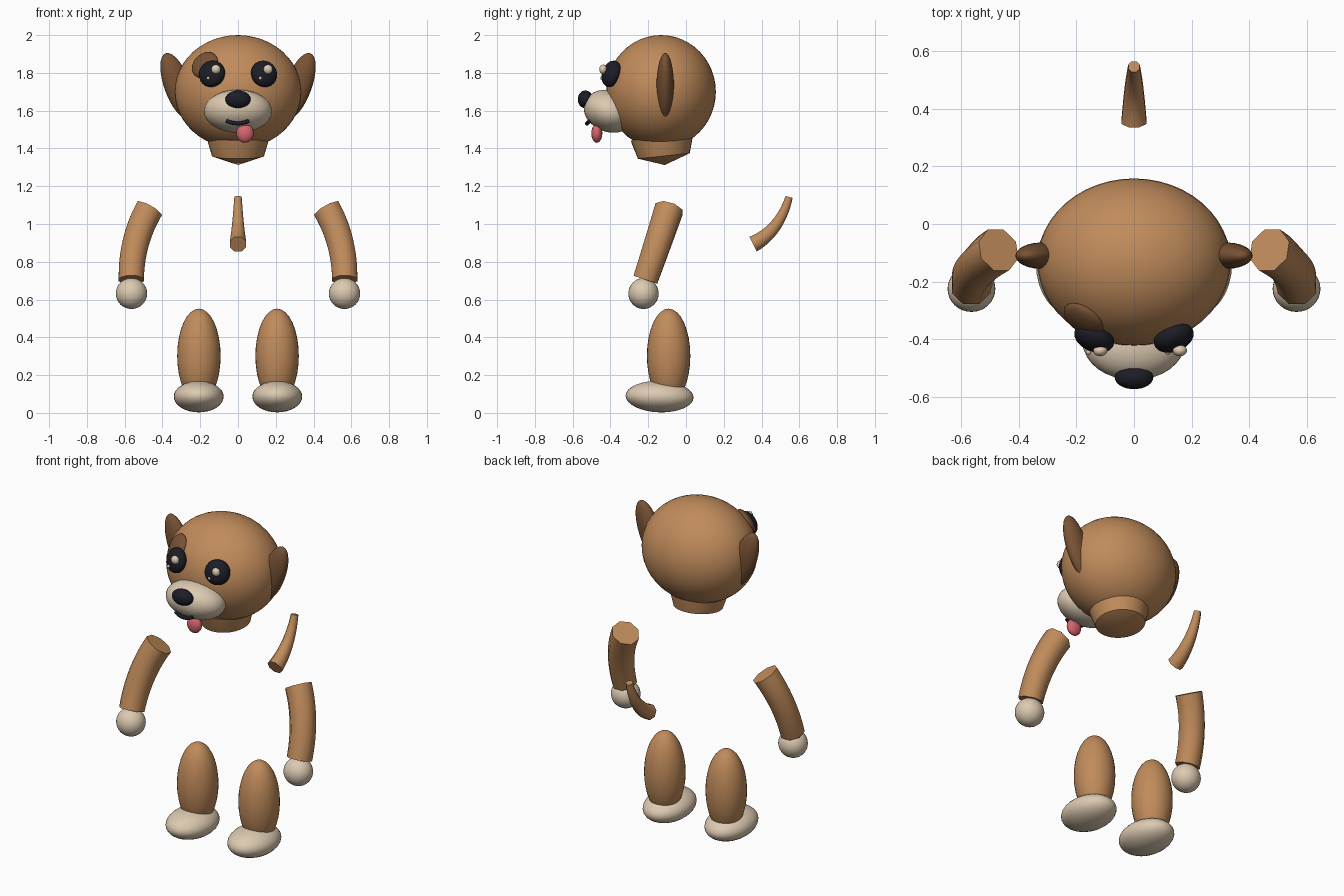
import bpy, bmesh, math
from mathutils import Vector, Matrix

cube = bpy.data.objects.get("Cube")
if cube:
    bpy.data.objects.remove(cube, do_unlink=True)


def material(name, rgb):
    m = bpy.data.materials.new(name)
    m.use_nodes = True
    m.diffuse_color = (*rgb, 1)
    m.node_tree.nodes["Principled BSDF"].inputs["Base Color"].default_value = (*rgb, 1)
    return m


FUR = material("tan fur", (0.53, 0.26, 0.105))
DARK = material("dark brown", (0.19, 0.085, 0.035))
CREAM = material("cream", (0.72, 0.59, 0.44))
BLACK = material("blue black", (0.012, 0.012, 0.02))
PINK = material("pink", (0.68, 0.13, 0.16))


def finish(name, bm, mat, angle=40):
    bmesh.ops.recalc_face_normals(bm, faces=bm.faces)
    mesh = bpy.data.meshes.new(name)
    bm.to_mesh(mesh)
    bm.free()
    mesh.materials.append(mat)
    ob = bpy.data.objects.new(name, mesh)
    bpy.context.collection.objects.link(ob)
    bpy.ops.object.select_all(action='DESELECT')
    ob.select_set(True)
    bpy.context.view_layer.objects.active = ob
    bpy.ops.object.shade_smooth_by_angle(angle=math.radians(angle))
    return ob


def ellipsoid(name, centre, radii, mat, rot=None, segments=32):
    """Scaled ball, optionally turned by a rotation matrix."""
    bm = bmesh.new()
    bmesh.ops.create_uvsphere(bm, u_segments=segments, v_segments=segments // 2, radius=1)
    turn = rot.to_4x4() if rot else Matrix.Identity(4)
    bm.transform(Matrix.Translation(centre) @ turn @ Matrix.Diagonal((*radii, 1)))
    return finish(name, bm, mat)


def tube(name, start, control, end, r_start, r_end, mat, sides=8, steps=12):
    """Capped tapering tube along a quadratic curve."""
    a, b, c = Vector(start), Vector(control), Vector(end)
    bm = bmesh.new()
    rings = []
    for i in range(steps + 1):
        t = i / steps
        p = a * (1 - t) ** 2 + b * 2 * t * (1 - t) + c * t * t
        d = ((b - a) * (1 - t) + (c - b) * t).normalized()
        u = d.cross(Vector((0, 1, 0))).normalized()
        v = d.cross(u)
        r = r_start + (r_end - r_start) * t
        ring = []
        for k in range(sides):
            w = math.tau * (k + 0.5) / sides
            ring.append(bm.verts.new(p + r * (u * math.cos(w) + v * math.sin(w))))
        rings.append(ring)
    for lo, hi in zip(rings, rings[1:]):
        for k in range(sides):
            n = (k + 1) % sides
            bm.faces.new((lo[k], lo[n], hi[n], hi[k]))
    bm.faces.new(rings[0])
    bm.faces.new(rings[-1])
    return finish(name, bm, mat, 50)


# Head
HEAD = Vector((0, -0.132, 1.70))
HEAD_R = Vector((0.335, 0.29, 0.30))
ellipsoid("head", HEAD, HEAD_R, FUR, segments=48)


def facing(point):
    """Rotation whose z axis follows the head surface normal."""
    d = Vector(point) - HEAD
    n = Vector([d[i] / HEAD_R[i] ** 2 for i in range(3)])
    return n.to_track_quat('Z', 'Y').to_matrix()


# Neck: tapered collar closed by a shallow point
bm = bmesh.new()
profile = [(0, 0.08), (0.165, 0.075), (0.16, 0.05), (0.138, -0.025), (0, -0.073)]
verts = [bm.verts.new((r, 0, z)) for r, z in profile]
edges = [bm.edges.new(pair) for pair in zip(verts, verts[1:])]
bmesh.ops.spin(bm, geom=verts + edges, axis=(0, 0, 1), cent=(0, 0, 0),
               angle=math.tau, steps=32)
bmesh.ops.remove_doubles(bm, verts=bm.verts, dist=0.0005)
bm.transform(Matrix.Translation((0, -0.12, 1.385)) @ Matrix.Rotation(math.radians(6), 4, 'X'))
finish("neck", bm, FUR)

# Muzzle, nose, tongue
ellipsoid("muzzle", (0, -0.405, 1.597), (0.18, 0.14, 0.11), CREAM,
          Matrix.Rotation(math.radians(-20), 3, 'X'))
ellipsoid("nose", (0, -0.533, 1.66), (0.067, 0.04, 0.047), BLACK)
ellipsoid("tongue", (0.037, -0.472, 1.48), (0.046, 0.029, 0.05), PINK)

# Mouth: thin smile
tube("mouth", (-0.06, -0.512, 1.545), (0, -0.535, 1.52), (0.055, -0.512, 1.545),
     0.011, 0.011, BLACK)

# Eye patch on the right side
patch = (-0.175, -0.33, 1.842)
ellipsoid("eye_patch", patch, (0.077, 0.077, 0.03), DARK, facing(patch))

# Paired parts
for side, s in (("left", 1), ("right", -1)):
    eye = Vector((0.138 * s, -0.395, 1.795))
    ellipsoid(side + "_eye", eye, (0.072, 0.072, 0.045), BLACK, facing(eye))
    # Glints shift the same way on both eyes
    ellipsoid(side + "_large_glint", eye + Vector((0.021, -0.044, 0.024)),
              (0.025, 0.02, 0.025), CREAM, segments=16)
    ellipsoid(side + "_small_glint", eye + Vector((-0.02, -0.05, -0.023)),
              (0.009, 0.009, 0.009), CREAM, segments=12)

    ellipsoid(side + "_ear", (0.32 * s, -0.11, 1.73), (0.07, 0.046, 0.185), DARK,
              Matrix.Rotation(math.radians(20 * s), 3, 'Y'))

    tube(side + "_arm", (0.47 * s, -0.09, 1.078), (0.565 * s, -0.145, 0.91),
         (0.565 * s, -0.215, 0.705), 0.08, 0.072, FUR)
    ellipsoid(side + "_hand", (0.564 * s, -0.225, 0.632), (0.083, 0.08, 0.082), CREAM)

    ellipsoid(side + "_leg", (0.207 * s, -0.092, 0.302), (0.115, 0.115, 0.25), FUR)
    ellipsoid(side + "_foot", (0.208 * s, -0.14, 0.086), (0.132, 0.18, 0.083), CREAM,
              Matrix.Rotation(math.radians(-2), 3, 'X'))

# Tail
tube("tail", (0, 0.355, 0.893), (0, 0.497, 0.965), (0, 0.546, 1.143),
     0.047, 0.021, FUR)
